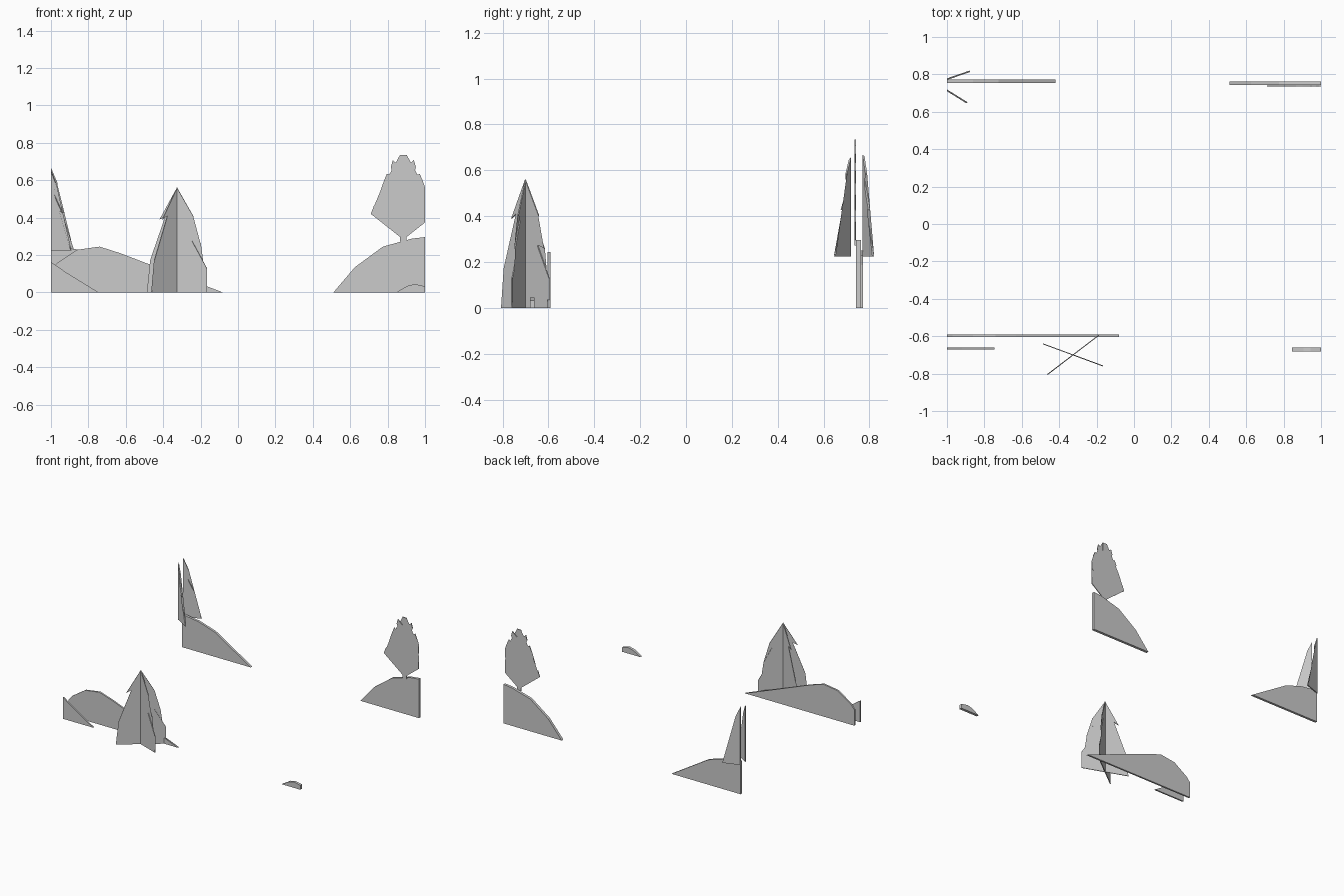
import bpy, bmesh
from math import radians
from mathutils import Matrix

if "Cube" in bpy.data.objects:
    bpy.data.objects.remove(bpy.data.objects["Cube"])


def plate(name, profile, thick, origin=(0, 0, 0), angle=0):
    """Extrude an outline drawn in the x-z plane, turn it about z and trim it to the tile width."""
    bm = bmesh.new()
    rows = [[bm.verts.new((x, y, z)) for x, z in profile] for y in (-thick / 2, thick / 2)]
    bm.faces.new(rows[0])
    bm.faces.new(rows[1][::-1])
    n = len(profile)
    for i in range(n):
        j = (i + 1) % n
        bm.faces.new((rows[0][i], rows[1][i], rows[1][j], rows[0][j]))
    bmesh.ops.triangulate(bm, faces=[f for f in bm.faces if len(f.verts) > 4])
    bm.transform(Matrix.Translation(origin) @ Matrix.Rotation(radians(angle), 4, 'Z'))
    # trim at the left and right tile borders
    for side in (-1, 1):
        cut = bmesh.ops.bisect_plane(bm, geom=bm.verts[:] + bm.edges[:] + bm.faces[:],
                                     plane_co=(side, 0, 0), plane_no=(side, 0, 0), clear_outer=True)
        edges = [e for e in cut['geom_cut'] if isinstance(e, bmesh.types.BMEdge) and e.is_boundary]
        if edges:
            bmesh.ops.holes_fill(bm, edges=edges)
    bmesh.ops.recalc_face_normals(bm, faces=bm.faces[:])
    me = bpy.data.meshes.new(name)
    bm.to_mesh(me)
    bm.free()
    ob = bpy.data.objects.new(name, me)
    bpy.context.collection.objects.link(ob)
    return ob


# Hills: flat cut-outs standing on the ground
plate("front_hill", [(-1, 0), (-.08, 0), (-.19, .035), (-.44, .137), (-.63, .21), (-.74, .245),
                     (-.86, .228), (-.97, .155), (-1, .12)], .013, (0, -.598, 0))
plate("front_left_slope", [(-1, 0), (-.745, 0), (-.92, .108), (-1, .163)], .011, (0, -.666, 0))
plate("front_right_mound", [(.845, 0), (1, 0), (1, .033), (.945, .045), (.905, .035)], .02, (0, -.671, 0))
plate("back_left_hill", [(-1, 0), (-.42, 0), (-.725, .188), (-.86, .23), (-1, .25)], .018, (0, .763, 0))
plate("back_right_hill", [(.51, 0), (1, 0), (1, .296), (.93, .288), (.775, .245), (.625, .135)],
      .02, (0, .752, 0))

# Front fir: two crossed saw-tooth cards (width as a fraction of half width, height)
fir = [(-1, 0), (1, 0), (.64, .15), (1, .128), (.5, .275), (.79, .26), (.3, .42), (.55, .405), (0, .56),
       (-.58, .39), (-.38, .41), (-.89, .173), (-.64, .205)]
for tag, half, ang in (("a", .171, -20.2), ("b", .172, 37.4)):
    plate("front_fir_" + tag, [(u * half, z) for u, z in fir], .005, (-.326, -.70, 0), ang)

# Back fir: crossed cards centred beyond the border, so only the inner teeth remain
back_fir = [(0, .225), (1, .225), (.44, .445), (.72, .427), (.21, .62), (.52, .585), (0, .81)]
for tag, half, ang in (("a", .195, 19), ("b", .199, -31.8)):
    plate("back_fir_" + tag, [(u * half, z) for u, z in back_fir], .008, (-1.062, .753, 0), ang)

# Bare tree: trunk with four pairs of rising branches, mirrored
branches = [(.297, .345, .174, .42, .158, .462), (.43, .473, .136, .505, .12, .548),
            (.532, .575, .104, .596, .088, .634), (.634, .671, .067, .671, .056, .708)]
t = .018
side = [(t, .272)]
for low, high, ox, oz, tx, tz in branches:
    side += [(t, low), (ox, oz), (tx, tz), (t, high)]
side.append((t, .735))
plate("bare_tree", side + [(-x, z) for x, z in reversed(side)], .006, (.884, .738, 0))
